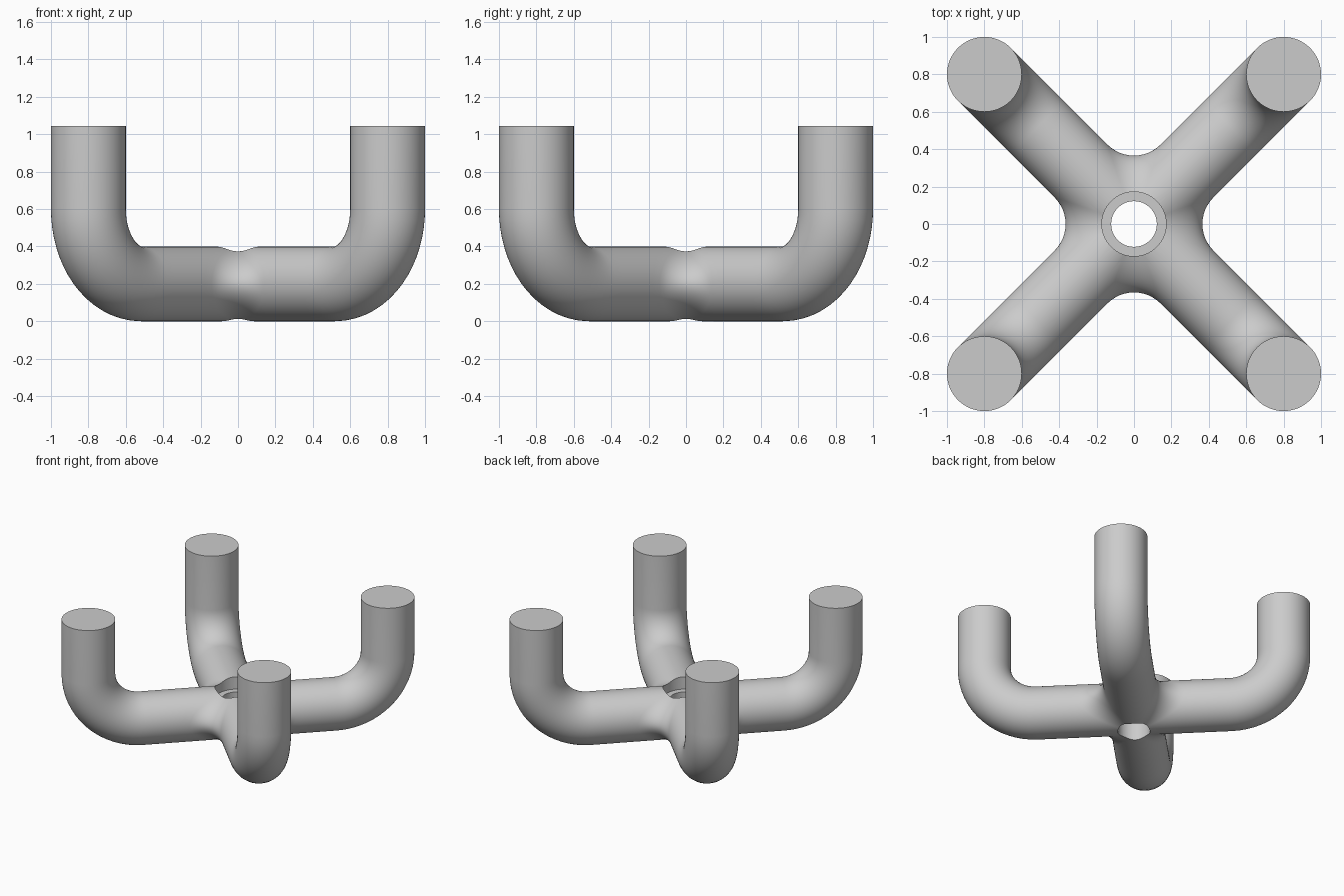
import bpy, bmesh, math
from mathutils import Vector, Matrix

old = bpy.data.objects.get("Cube")
if old:
    bpy.data.objects.remove(old, do_unlink=True)

R = 0.2              # pipe radius, also the fillet radius
BEND = 0.4           # centreline bend radius
REACH = 0.8 * math.sqrt(2)
TOP = 1.045
SEG = 64             # sides around a pipe
ARC = 12             # steps across a fillet

grey = bpy.data.materials.new("plain grey")
grey.use_nodes = True
colour = (0.6, 0.6, 0.6, 1)
grey.diffuse_color = colour
grey.node_tree.nodes["Principled BSDF"].inputs["Base Color"].default_value = colour

bm = bmesh.new()


def skin(rows, turn):
    """Bridge consecutive rows of points with quads."""
    grid = [[bm.verts.new(turn @ p) for p in row] for row in rows]
    for a, b in zip(grid, grid[1:]):
        for i in range(len(a) - 1):
            bm.faces.new((a[i], a[i + 1], b[i + 1], b[i]))
    return grid


def arm_rows():
    """Rings of one arm: junction curve, straight run, bend, upright end."""
    angles = [2 * math.pi * i / SEG for i in range(SEG + 1)]
    ring = [(R * math.cos(a), R * math.sin(a)) for a in angles]
    start = [2 * R * abs(math.cos(a)) for a in angles]
    run = REACH - BEND
    rows = []
    for s in range(7):
        t = s / 6
        rows.append([Vector((x + (run - x) * t, y, z + R))
                     for x, (y, z) in zip(start, ring)])
    for s in range(1, 17):
        b = math.pi / 2 * s / 16
        rows.append([Vector((run + (BEND - z) * math.sin(b), y,
                             R + BEND - (BEND - z) * math.cos(b)))
                     for y, z in ring])
    rows.append([Vector((p.x, p.y, TOP)) for p in rows[-1]])
    return rows


def fillet_rows():
    """Rolling-ball blend between two neighbouring arms."""
    rows = []
    for i in range(SEG // 2 + 1):
        a = -math.pi / 2 + 2 * math.pi * i / SEG
        u, z = 2 * R * math.cos(a), 2 * R * math.sin(a)
        centre = Vector((u, u, z + R))
        d0 = Vector((0, -u / 2, -z / 2))
        d1 = Vector((-u / 2, 0, -z / 2))
        w = d0.angle(d1)
        row = []
        for j in range(ARC + 1):
            t = j / ARC
            if w < 1e-4:
                d = d0
            else:
                d = (d0 * math.sin((1 - t) * w) + d1 * math.sin(t * w)) / math.sin(w)
            row.append(centre + d)
        rows.append(row)
    return rows


# Four bent arms and the blends between them
for k in range(4):
    turn = Matrix.Rotation(math.radians(45 + 90 * k), 3, 'Z')
    end = skin(arm_rows(), turn)[-1]
    bm.faces.new(end[:-1])
    skin(fillet_rows(), turn)

bmesh.ops.remove_doubles(bm, verts=bm.verts, dist=1e-4)
bmesh.ops.dissolve_degenerate(bm, edges=bm.edges, dist=1e-5)
bmesh.ops.recalc_face_normals(bm, faces=bm.faces)
mesh = bpy.data.meshes.new("four_arm_handle")
bm.to_mesh(mesh)
bm.free()
mesh.materials.append(grey)
handle = bpy.data.objects.new("four_arm_handle", mesh)
bpy.context.collection.objects.link(handle)


# Through hole and wider recess at the hub
def bore(name, radius, low, high):
    bpy.ops.mesh.primitive_cylinder_add(vertices=64, radius=radius, depth=high - low,
                                        location=(0, 0, (low + high) / 2))
    cutter = bpy.context.object
    cutter.name = name
    cutter.hide_render = True
    cutter.data.materials.append(grey)
    bpy.context.view_layer.objects.active = handle
    mod = handle.modifiers.new(name, 'BOOLEAN')
    mod.operation = 'DIFFERENCE'
    mod.solver = 'EXACT'
    mod.object = cutter
    bpy.ops.object.modifier_apply(modifier=name)
    bpy.data.objects.remove(cutter, do_unlink=True)


bore("through_hole", 0.122, -0.1, 0.6)
bore("hub_recess", 0.172, 0.3, 0.6)

bpy.ops.object.select_all(action='DESELECT')
handle.select_set(True)
bpy.context.view_layer.objects.active = handle
bpy.ops.object.shade_smooth_by_angle(angle=math.radians(35))
